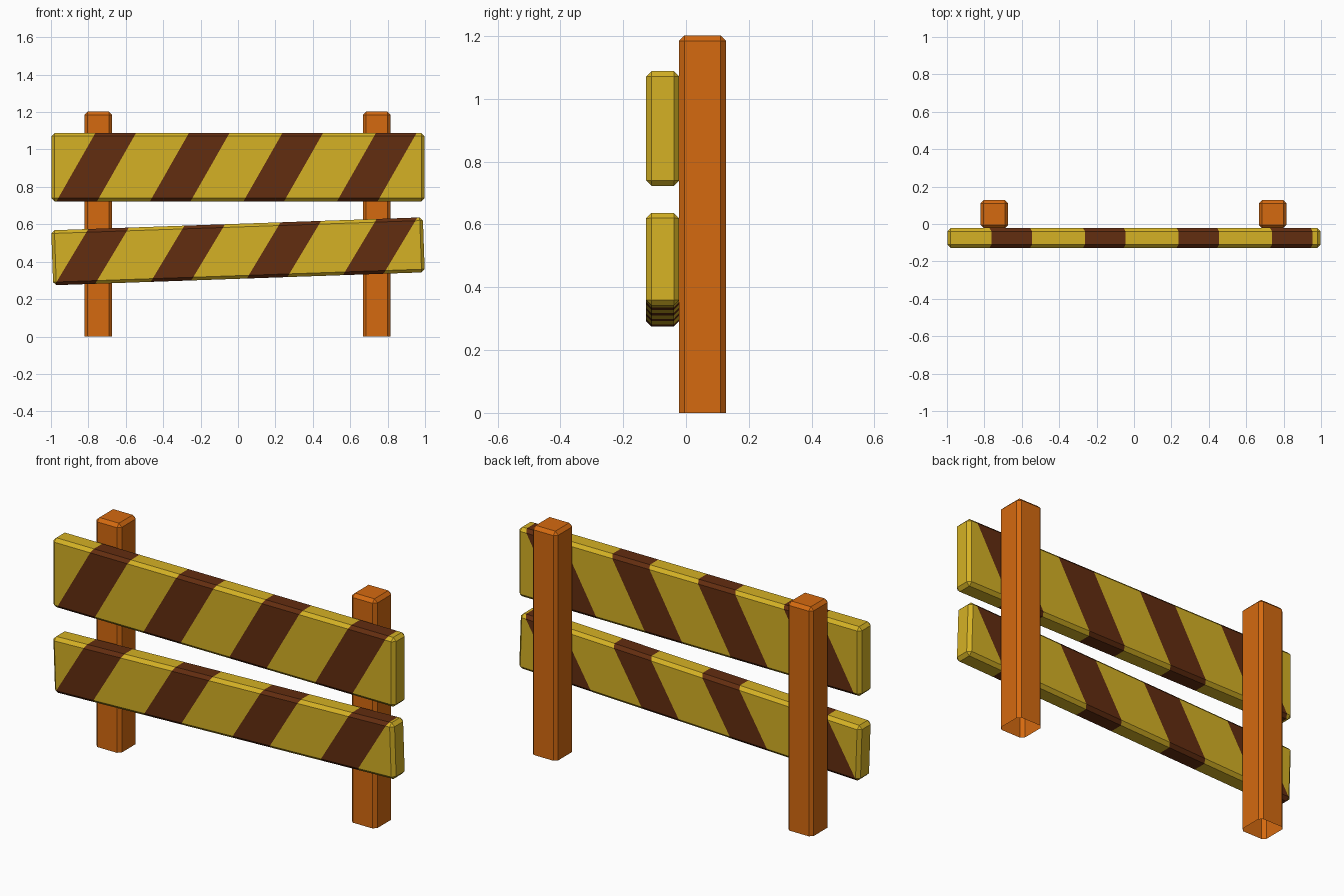
import bpy, bmesh, math
from mathutils import Matrix, Vector

if "Cube" in bpy.data.objects:
    bpy.data.objects.remove(bpy.data.objects["Cube"])

CHAMFER = 0.017


def make_material(name, color):
    m = bpy.data.materials.new(name)
    m.diffuse_color = (*color, 1)
    m.use_nodes = True
    m.node_tree.nodes["Principled BSDF"].inputs["Base Color"].default_value = m.diffuse_color
    return m


yellow = make_material("yellow paint", (0.66, 0.44, 0.018))
brown = make_material("dark brown stripe", (0.123, 0.026, 0.005))
orange = make_material("orange wood", (0.66, 0.143, 0.005))


def box(size):
    bm = bmesh.new()
    bmesh.ops.create_cube(bm, size=1)
    bmesh.ops.scale(bm, vec=size, verts=bm.verts)
    return bm


def bevel(bm, edges):
    bmesh.ops.bevel(bm, geom=edges, offset=CHAMFER, offset_type='OFFSET',
                    segments=1, profile=0.5, affect='EDGES', clamp_overlap=True)


def finish(bm, name, materials):
    me = bpy.data.meshes.new(name)
    bm.to_mesh(me)
    bm.free()
    for m in materials:
        me.materials.append(m)
    ob = bpy.data.objects.new(name, me)
    bpy.context.collection.objects.link(ob)
    return ob


# Posts: chamfered everywhere but at the foot, which is open
def post(name, x):
    bm = box((0.148, 0.149, 1.202))
    bevel(bm, [e for e in bm.edges if any(v.co.z > 0 for v in e.verts)])
    foot = [f for f in bm.faces if f.normal.z < -0.9]
    bmesh.ops.delete(bm, geom=foot, context='FACES_ONLY')
    bmesh.ops.translate(bm, vec=(x, 0.0525, 0.601), verts=bm.verts)
    finish(bm, name, [orange])


# Boards: chamfered box, cut by slanted planes into painted stripes
def board(name, length, height, z, tilt, first, period, slope, width=0.217):
    bm = box((length, 0.105, height))
    bevel(bm, bm.edges[:])
    bmesh.ops.transform(
        bm, verts=bm.verts,
        matrix=Matrix.Translation((0, -0.0745, z)) @ Matrix.Rotation(-tilt, 4, 'Y'))
    normal = Vector((1, 0, -slope))
    bands = []
    for i in range(4):
        band = []
        for side in (-0.5, 0.5):
            x = first + i * period + side * width
            p = Vector((x, 0, z + math.tan(tilt) * x))
            bmesh.ops.bisect_plane(bm, geom=bm.verts[:] + bm.edges[:] + bm.faces[:],
                                   plane_co=p, plane_no=normal, dist=1e-5)
            band.append(p.dot(normal))
        bands.append(band)
    for f in bm.faces:
        u = f.calc_center_median().dot(normal)
        f.material_index = int(any(a < u < b for a, b in bands))
    finish(bm, name, [yellow, brown])


post("left_post", -0.747)
post("right_post", 0.741)
board("upper_board", 1.996, 0.365, 0.9055, 0, -0.758, 0.5, 0.57)
board("lower_board", 1.988, 0.294, 0.4555, math.radians(2), -0.782, 0.514, 0.6)
